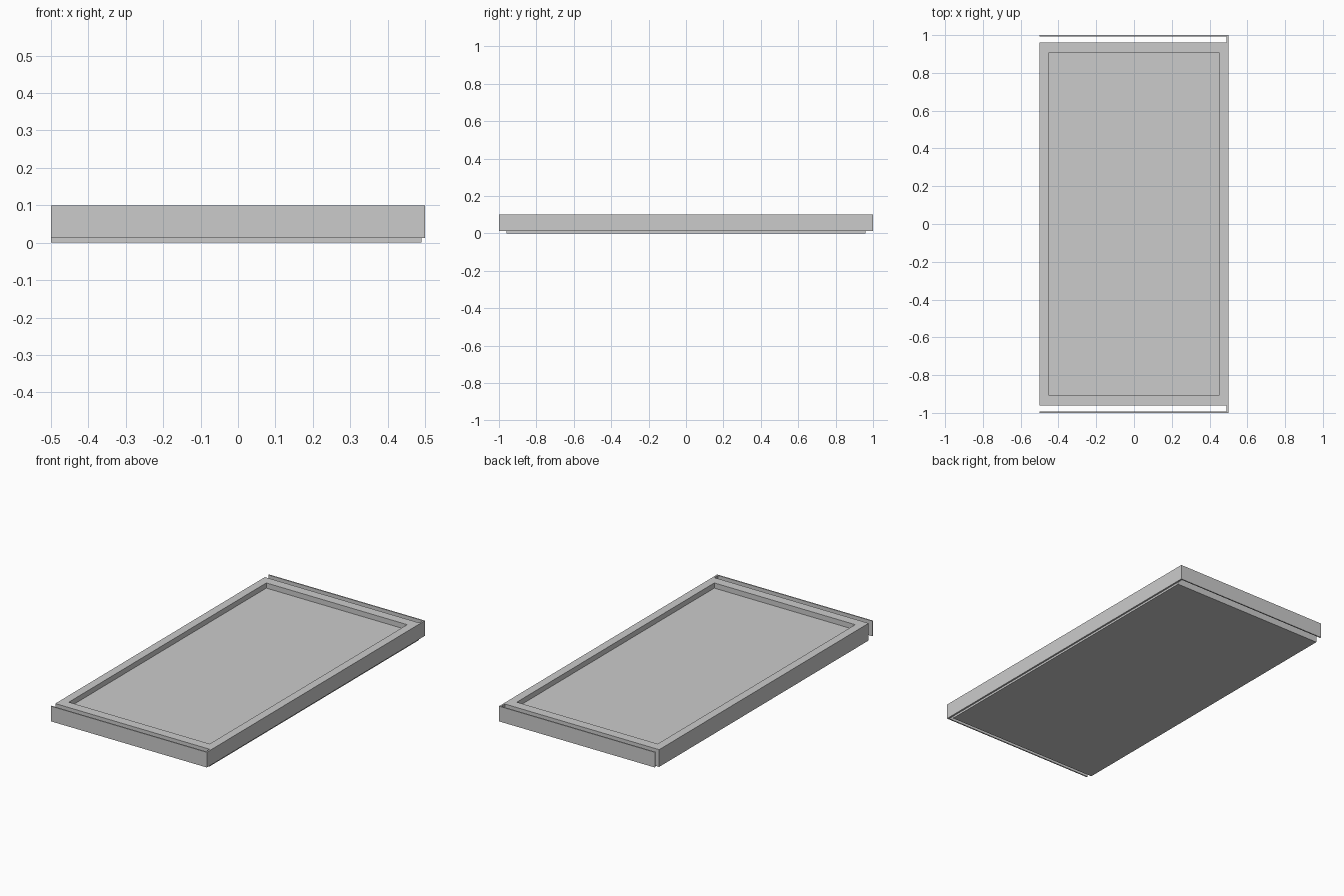
import bpy, bmesh

if "Cube" in bpy.data.objects:
    bpy.data.objects.remove(bpy.data.objects["Cube"])


def box(name, lo, hi):
    bm = bmesh.new()
    bmesh.ops.create_cube(bm, size=1)
    for v in bm.verts:
        for i in range(3):
            v.co[i] = hi[i] if v.co[i] > 0 else lo[i]
    mesh = bpy.data.meshes.new(name)
    bm.to_mesh(mesh)
    bm.free()
    obj = bpy.data.objects.new(name, mesh)
    bpy.context.collection.objects.link(obj)
    return obj


# Solid panel with a shallow rectangular recess in its top
panel = box("panel", (-0.5, -0.96, 0), (0.49, 0.96, 0.1))
bm = bmesh.new()
bm.from_mesh(panel.data)
bm.normal_update()
top = max(bm.faces, key=lambda f: f.calc_center_median().z)
bmesh.ops.inset_region(bm, faces=[top], thickness=0.02)
inner = {(-1, -1), (-1, 1), (1, -1), (1, 1)}
for v in top.verts:  # snap the inset rim to the recess outline
    v.co.x = 0.452 if v.co.x > 0 else -0.452
    v.co.y = 0.905 if v.co.y > 0 else -0.905
ret = bmesh.ops.extrude_discrete_faces(bm, faces=[top])
for v in ret["faces"][0].verts:
    v.co.z -= 0.03
bmesh.ops.recalc_face_normals(bm, faces=bm.faces)
bm.to_mesh(panel.data)
bm.free()

# Thin skirt plates: one long side, and both short ends standing off the panel
box("side_plate", (0.49, -1, 0.012), (0.5, 1, 0.1))
for name, y0, y1 in (("front_plate", -1, -0.993), ("back_plate", 0.993, 1)):
    box(name, (-0.5, y0, 0.012), (0.49, y1, 0.1))
